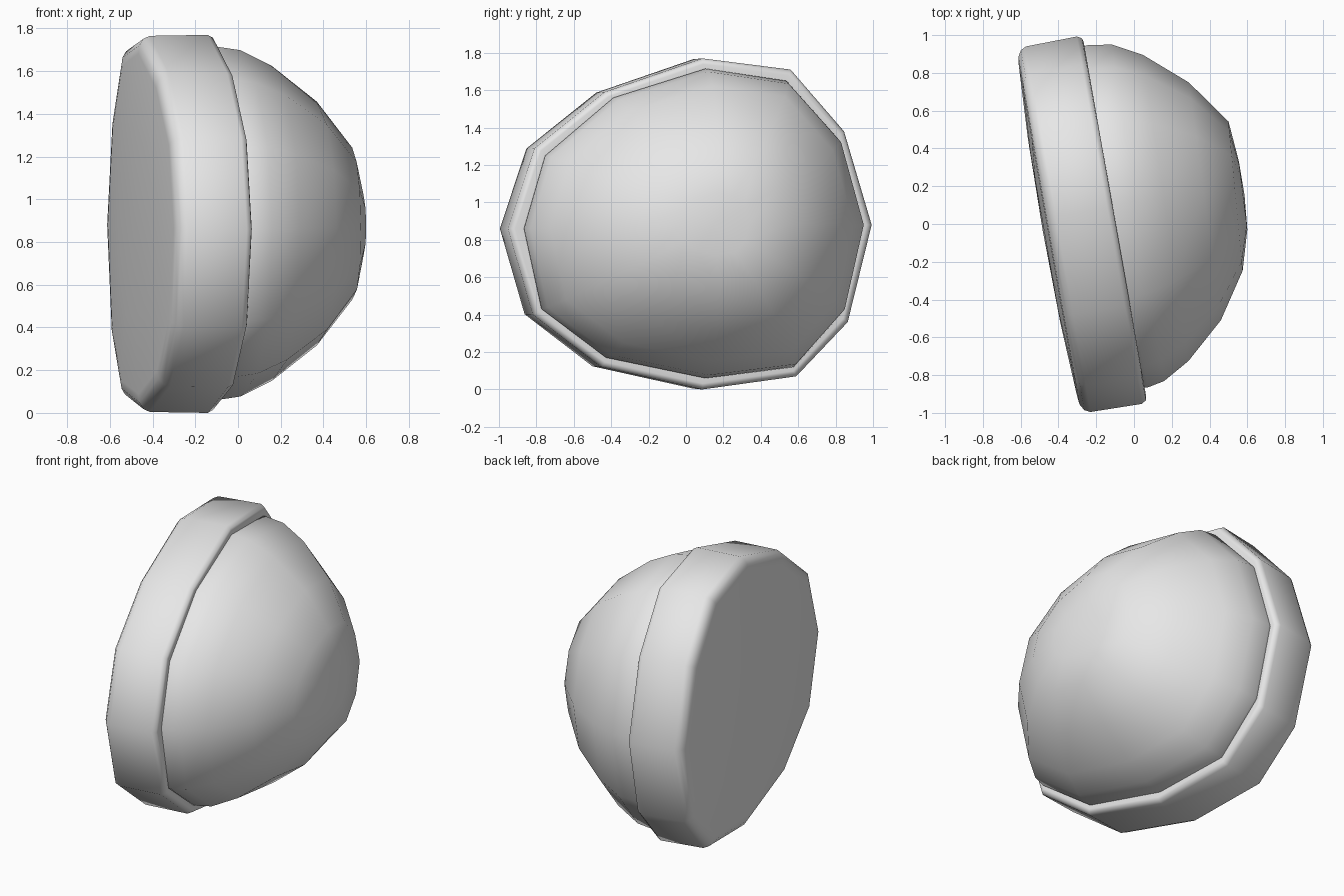
import bpy
import bmesh
from math import radians
from mathutils import Matrix, Vector

cube = bpy.data.objects.get("Cube")
if cube:
    bpy.data.objects.remove(cube)

# One plain grey for the whole model
grey = bpy.data.materials.new("plain_grey")
grey.use_nodes = True
colour = (0.8, 0.8, 0.8, 1)
grey.diffuse_color = colour
grey.node_tree.nodes["Principled BSDF"].inputs["Base Color"].default_value = colour

TILT = Matrix.Rotation(radians(10), 4, "Z")
CENTRE = Vector((0.05, 0.885))

# Twelve-sided outlines (across, up) of the rim and of the dome base
RIM = [(0.11, 1.77), (0.59, 1.71), (0.88, 1.38), (1.03, 0.88),
       (0.90, 0.36), (0.62, 0.07), (0.11, 0), (-0.44, 0.12),
       (-0.81, 0.40), (-0.945, 0.86), (-0.80, 1.29), (-0.42, 1.59)]
DOME = [(0.12, 1.715), (0.56, 1.65), (0.85, 1.33), (0.975, 0.88),
        (0.87, 0.42), (0.60, 0.12), (0.12, 0.06), (-0.42, 0.17),
        (-0.77, 0.43), (-0.865, 0.86), (-0.75, 1.25), (-0.38, 1.56)]


def loft(name, outline, rings, poles):
    """Skin scaled copies of an outline; ring = (depth, scale, lean)."""
    bm = bmesh.new()
    loops = []
    for depth, scale, lean in rings:
        loop = []
        for p in outline:
            q = CENTRE + (Vector(p) - CENTRE) * scale
            loop.append(bm.verts.new((depth + lean * (q.x - CENTRE.x), q.x, q.y)))
        loops.append(loop)
    n = len(outline)
    for a, b in zip(loops, loops[1:]):
        for i in range(n):
            j = (i + 1) % n
            bm.faces.new((a[i], a[j], b[j], b[i]))
    # Close each end with a fan to its centre
    for loop, depth in zip((loops[0], loops[-1]), poles):
        tip = bm.verts.new((depth, CENTRE.x, CENTRE.y))
        for i in range(n):
            bm.faces.new((loop[i], loop[(i + 1) % n], tip))
    bmesh.ops.recalc_face_normals(bm, faces=bm.faces)
    bm.transform(TILT)
    for face in bm.faces:
        face.smooth = True
    mesh = bpy.data.meshes.new(name)
    bm.to_mesh(mesh)
    bm.free()
    mesh.materials.append(grey)
    obj = bpy.data.objects.new(name, mesh)
    bpy.context.collection.objects.link(obj)
    return obj


# Rim with rounded edges and a slightly bulging back
loft("rim", RIM,
     [(-0.10, 0.90, 0), (-0.095, 0.965, 0), (-0.10, 0.985, 0),
      (-0.125, 1, 0), (-0.40, 0.995, 0), (-0.43, 0.98, 0),
      (-0.45, 0.945, 0), (-0.455, 0.90, 0), (-0.475, 0.5, 0)],
     (-0.10, -0.482))

# Dome rising from the rim
loft("dome", DOME,
     [(-0.15, 0.99, 0), (-0.08, 1, 0), (0.03, 0.98, 0.02),
      (0.18, 0.89, 0.027), (0.39, 0.69, 0.04), (0.555, 0.43, 0.08),
      (0.595, 0.2, 0.05)],
     (-0.15, 0.603))
